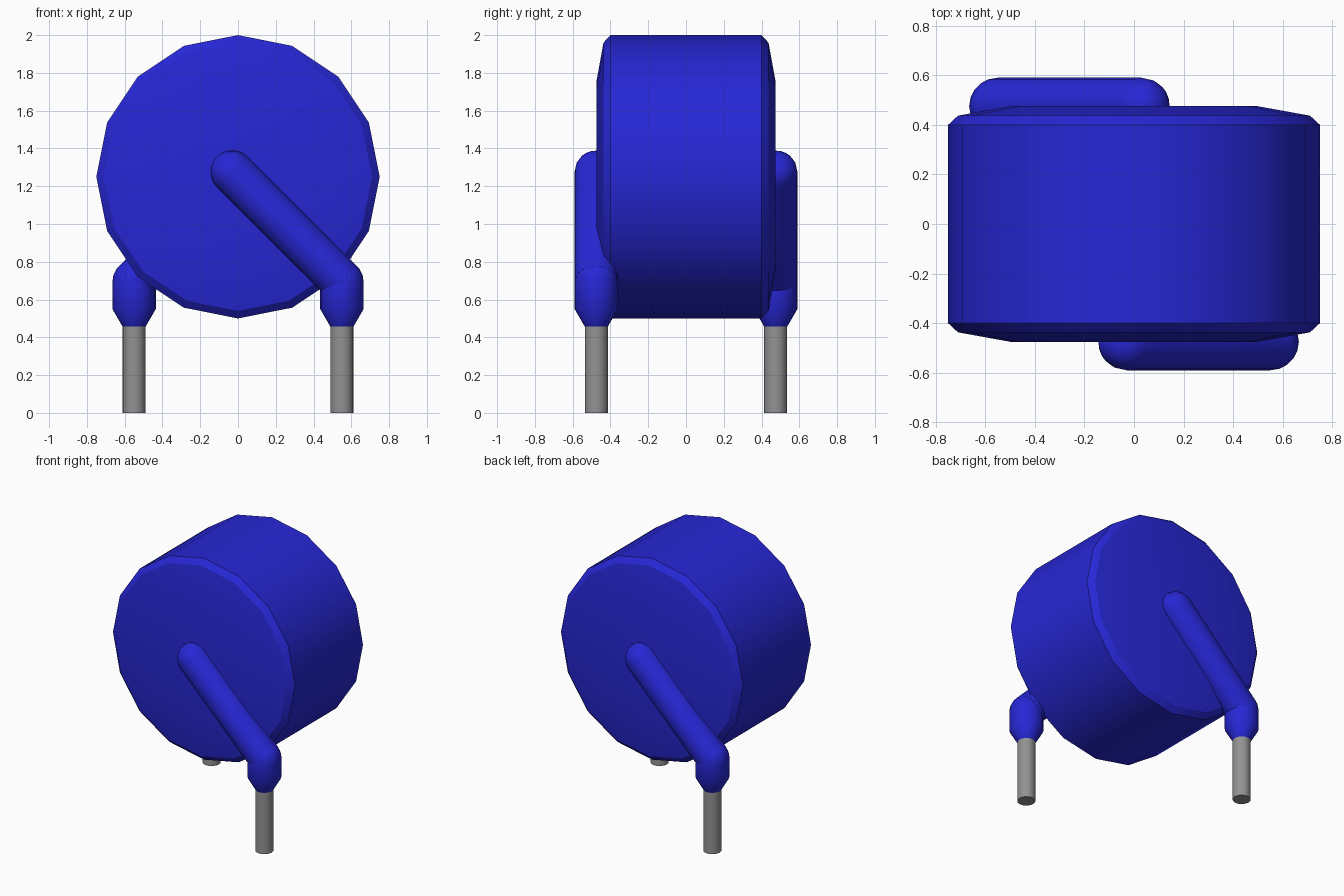
import bpy, bmesh
from math import sin, cos, pi, radians, sqrt
from mathutils import Matrix

if "Cube" in bpy.data.objects:
    bpy.data.objects.remove(bpy.data.objects["Cube"])


def material(name, rgb, roughness=0.5):
    m = bpy.data.materials.new(name)
    m.use_nodes = True
    m.diffuse_color = (*rgb, 1)
    bsdf = m.node_tree.nodes["Principled BSDF"]
    bsdf.inputs["Base Color"].default_value = (*rgb, 1)
    bsdf.inputs["Roughness"].default_value = roughness
    return m


blue = material("blue coating", (0.02, 0.02, 0.67))
grey = material("grey metal", (0.29, 0.29, 0.29))


def lathe(name, profile, sides, matrix, mat, smooth_angle):
    """Turn (radius, height) points about local z, then place with matrix."""
    bm = bmesh.new()
    rings = []
    for r, h in profile:
        if r < 1e-5:
            rings.append([bm.verts.new((0, 0, h))] * sides)
        else:
            rings.append([bm.verts.new((r * cos(2 * pi * k / sides),
                                        r * sin(2 * pi * k / sides), h))
                          for k in range(sides)])
    for low, high in zip(rings, rings[1:]):
        for k in range(sides):
            n = (k + 1) % sides
            corners = list(dict.fromkeys((low[k], low[n], high[n], high[k])))
            bm.faces.new(corners)
    # Flat caps on open ends
    for ring in (rings[0], rings[-1]):
        if ring[0] is not ring[1]:
            bm.faces.new(ring)
    bm.transform(matrix)
    bmesh.ops.recalc_face_normals(bm, faces=bm.faces)
    mesh = bpy.data.meshes.new(name)
    bm.to_mesh(mesh)
    bm.free()
    mesh.materials.append(mat)
    ob = bpy.data.objects.new(name, mesh)
    bpy.context.collection.objects.link(ob)
    bpy.ops.object.select_all(action="DESELECT")
    ob.select_set(True)
    bpy.context.view_layer.objects.active = ob
    bpy.ops.object.shade_smooth_by_angle(angle=radians(smooth_angle))
    return ob


def dome(radius, base, steps=5):
    return [(radius * cos(pi / 2 * i / steps), base + radius * sin(pi / 2 * i / steps))
            for i in range(steps + 1)]


# Disc body with chamfered, slightly domed faces
half = [(0.75, 0.40), (0.71, 0.437), (0.5, 0.475)]
body_profile = [(r, -h) for r, h in reversed(half)] + half
lathe("disc_body", body_profile, 16,
      Matrix.Translation((0, 0, 1.25)) @ Matrix.Rotation(pi / 2, 4, "X"), blue, 28)

# Leads: the back one is the front one turned half way round
R, X, Y, JOINT = 0.115, 0.55, -0.475, 0.695
arm_length = 0.58 * sqrt(2)
for side, turn in (("front", 0), ("back", pi)):
    spin = Matrix.Rotation(turn, 4, "Z")
    foot = spin @ Matrix.Translation((X, Y, 0))
    # Slanted coated arm ending in a round tip
    lathe(side + "_coated_arm", [(R, 0)] + dome(R, arm_length), 20,
          foot @ Matrix.Translation((0, 0, JOINT)) @ Matrix.Rotation(-pi / 4, 4, "Y"),
          blue, 35)
    # Coated bend tapering onto the wire
    lathe(side + "_coated_bend", [(0.06, 0.455), (R, 0.55)] + dome(R, JOINT), 20,
          foot, blue, 35)
    # Bare wire leg
    lathe(side + "_wire_leg", [(0.061, 0), (0.061, 0.46)], 20, foot, grey, 35)
